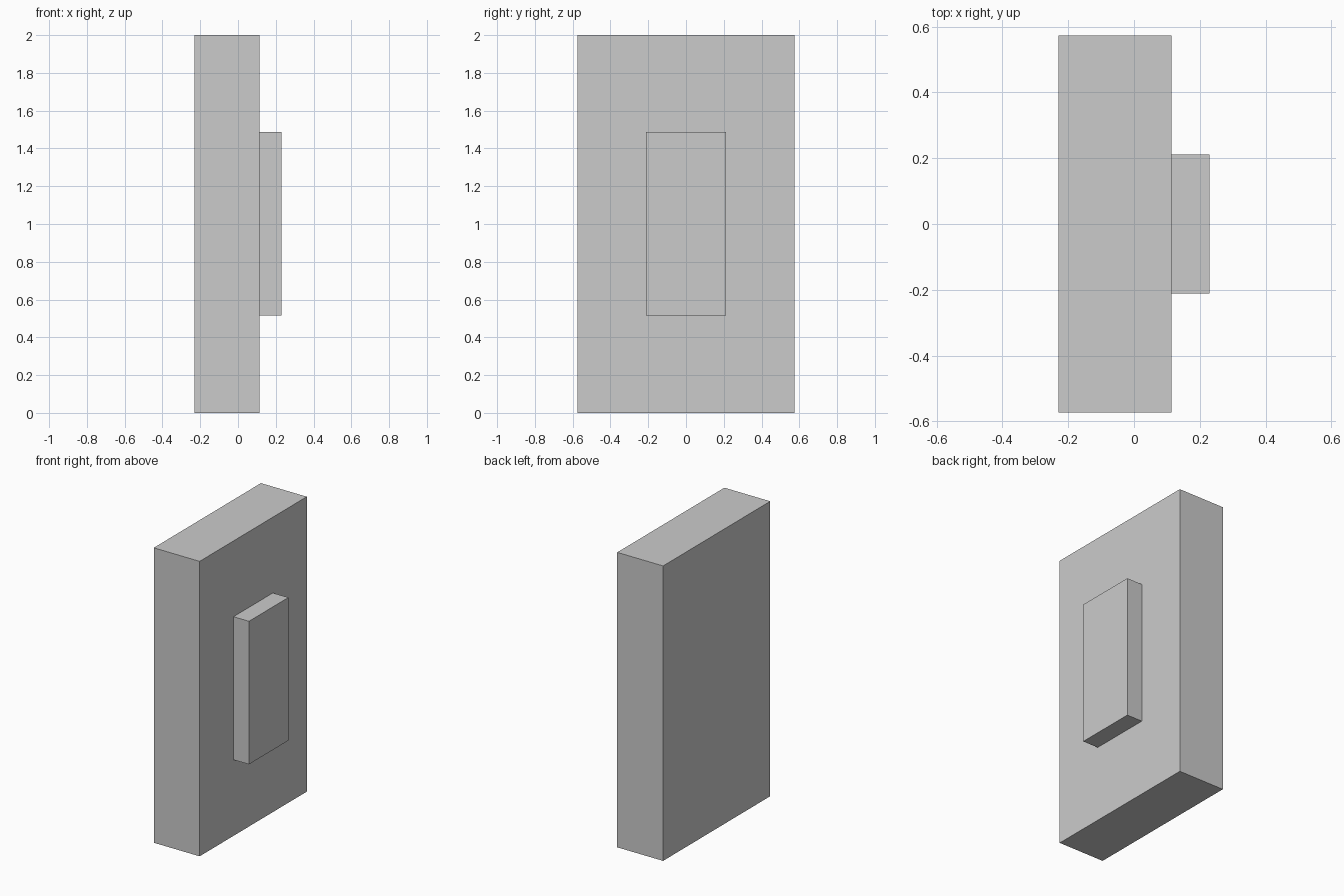
import bpy

if "Cube" in bpy.data.objects:
    bpy.data.objects.remove(bpy.data.objects["Cube"])


def box(name, x, y, z):
    """Axis-aligned box from (min, max) ranges."""
    spans = (x, y, z)
    bpy.ops.mesh.primitive_cube_add(size=1, location=[(a + b) / 2 for a, b in spans])
    obj = bpy.context.object
    obj.name = name
    obj.scale = [b - a for a, b in spans]
    bpy.ops.object.transform_apply(location=False, rotation=False, scale=True)
    return obj


# Main upright slab
box("slab", (-0.23, 0.114), (-0.574, 0.574), (0, 2))

# Raised panel on the right face
box("raised_panel", (0.114, 0.23), (-0.211, 0.211), (0.516, 1.486))
